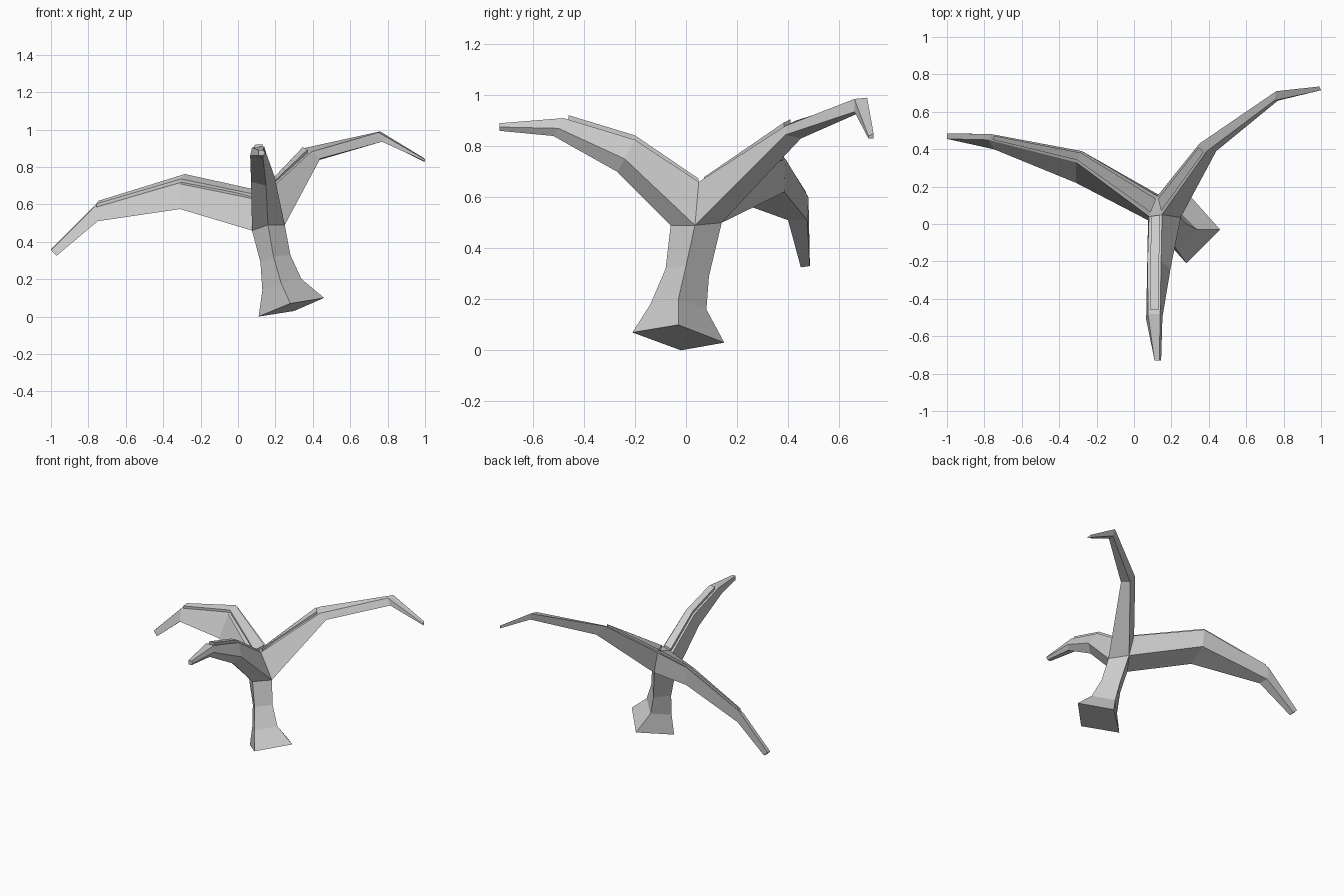
import bpy, bmesh
from mathutils import Vector

if "Cube" in bpy.data.objects:
    bpy.data.objects.remove(bpy.data.objects["Cube"])


def loft(bm, rings, cap_end=True, cap_start=False):
    """Skin a chain of equal-sided rings, capping ends on request."""
    vs = [[bm.verts.new(p) for p in ring] for ring in rings]
    n = len(rings[0])
    for a, b in zip(vs, vs[1:]):
        for i in range(n):
            j = (i + 1) % n
            bm.faces.new((a[i], a[j], b[j], b[i]))
    if cap_end:
        bm.faces.new(vs[-1])
    if cap_start:
        bm.faces.new(vs[0])


def finish(bm, name):
    bmesh.ops.remove_doubles(bm, verts=bm.verts, dist=0.0005)
    bmesh.ops.recalc_face_normals(bm, faces=bm.faces)
    me = bpy.data.meshes.new(name)
    bm.to_mesh(me)
    bm.free()
    ob = bpy.data.objects.new(name, me)
    bpy.context.collection.objects.link(ob)
    return ob


# Corners of the fork where the trunk splits: left, back, right, front
L, B, R, F = (.075, .02, .46), (.16, .14, .50), (.25, .035, .49), (.16, -.06, .49)
# Valleys between neighbouring branches
V_left, V_right, V_back = (.08, .04, .63), (.15, .05, .66), (.125, .15, .66)

trunk = [
    [(.11, -.02, 0), (.30, .15, .03), (.46, -.03, .10), (.28, -.21, .07)],
    [(.13, -.02, .14), (.23, .08, .16), (.34, -.03, .20), (.23, -.14, .18)],
    [(.12, 0, .29), (.20, .09, .29), (.28, 0, .33), (.19, -.08, .32)],
    [L, B, R, F],
]

# Branch rings: the first two corners are always the top edge
front = [
    [V_left, V_right, R, F, L],
    [(.072, -.20, .82), (.145, -.20, .825), (.195, -.24, .75), (.15, -.27, .70), (.07, -.25, .72)],
    [(.075, -.48, .905), (.14, -.48, .91), (.152, -.50, .87), (.135, -.52, .84), (.065, -.51, .86)],
    [(.11, -.73, .89), (.135, -.73, .89), (.145, -.73, .875), (.135, -.73, .86), (.11, -.73, .86)],
]
left = [
    [V_left, V_back, B, L],
    [(-.31, .33, .71), (-.28, .39, .75), (-.27, .385, .62), (-.31, .22, .575)],
    [(-.78, .45, .575), (-.76, .48, .60), (-.75, .475, .51), (-.75, .40, .51)],
    [(-1, .455, .355), (-1, .485, .36), (-.97, .485, .33), (-.97, .45, .325)],
]
right = [
    [V_right, V_back, B, R],
    [(.39, .39, .88), (.35, .43, .90), (.41, .45, .83), (.44, .39, .845)],
    [(.75, .66, .985), (.76, .71, .99), (.77, .70, .94), (.77, .66, .935)],
    [(1, .715, .84), (.99, .735, .85), (.99, .735, .83), (1, .715, .83)],
]

# Trunk and branches welded into one skin
bm = bmesh.new()
loft(bm, trunk, cap_end=False, cap_start=True)
for branch in (front, left, right):
    loft(bm, branch)
bm.faces.new([bm.verts.new(p) for p in (V_left, V_right, V_back)])
finish(bm, "trunk_and_branches")


# Thin raised strip running along the top of each branch
def strip(name, branch, count):
    bm = bmesh.new()
    rings = []
    for i, ring in enumerate(branch[:count]):
        a, b = Vector(ring[0]), Vector(ring[1])
        p, q = a.lerp(b, .2), a.lerp(b, .85)
        if i == count - 1:
            back = (Vector(branch[i - 1][0]) - a).normalized() * .02
            p, q = p + back, q + back
        up = Vector((0, 0, .018))
        down = Vector((0, 0, -.01))
        rings.append([p + up, q + up, q + down, p + down])
    loft(bm, rings, cap_start=True)
    finish(bm, name)


strip("front_branch_strip", front, 3)
strip("left_branch_strip", left, 3)
strip("right_branch_strip", right, 2)
